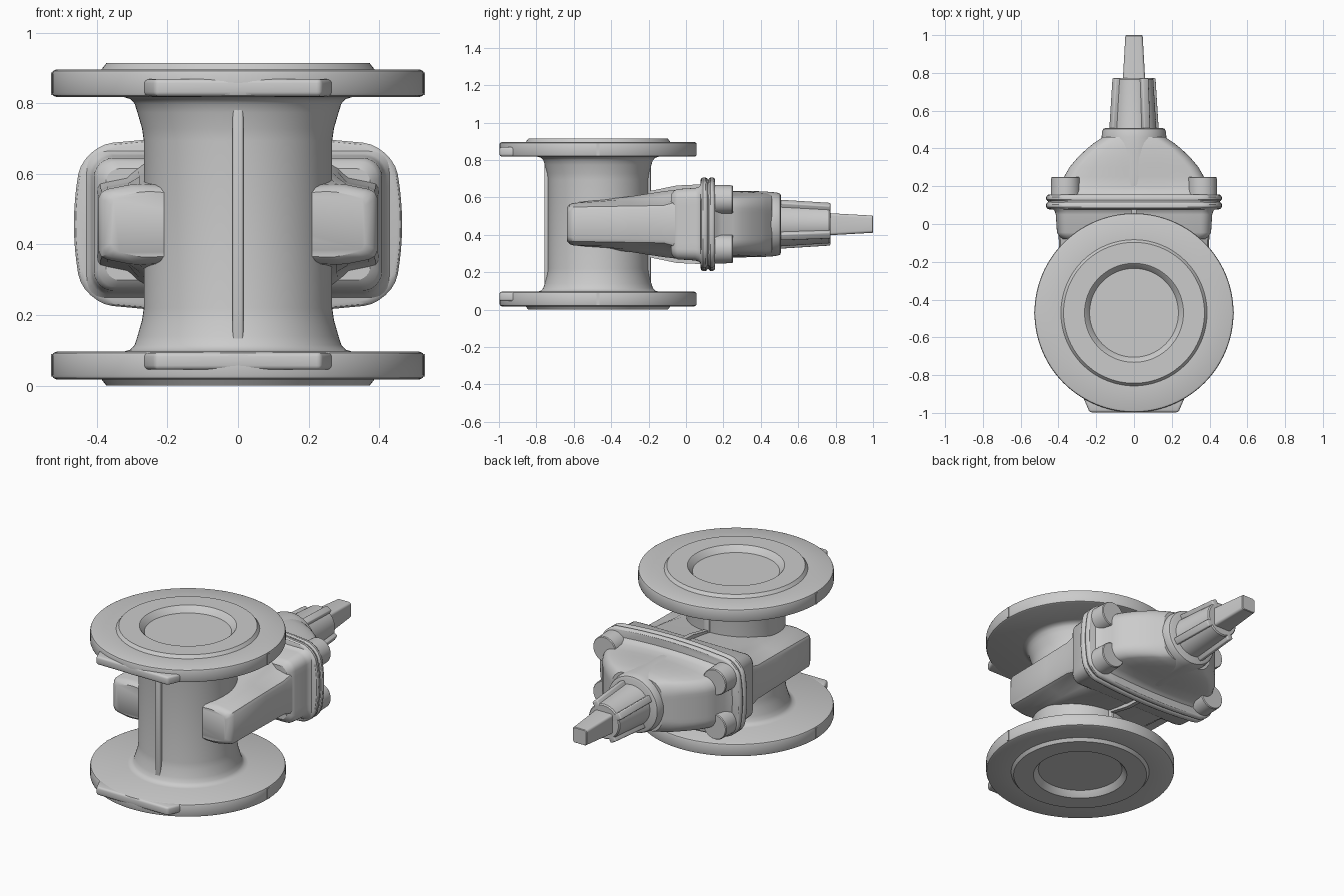
import bpy, bmesh, math
from math import sin, cos, pi, radians
from mathutils import Matrix, Vector

if "Cube" in bpy.data.objects:
    bpy.data.objects.remove(bpy.data.objects["Cube"])

C = 0.457          # mid height of the valve
PY = -0.47         # y of the pipe axis


def finish(name, bm, bevel=0, segs=3):
    bmesh.ops.recalc_face_normals(bm, faces=bm.faces)
    if bevel:
        edges = [e for e in bm.edges if e.calc_face_angle(0) > radians(35)]
        bmesh.ops.bevel(bm, geom=edges, offset=bevel, segments=segs,
                        profile=0.5, affect='EDGES', clamp_overlap=True)
    me = bpy.data.meshes.new(name)
    bm.to_mesh(me)
    bm.free()
    ob = bpy.data.objects.new(name, me)
    bpy.context.collection.objects.link(ob)
    return ob


def loft(name, rings, bevel=0):
    """Skin a list of point rings and cap both ends."""
    bm = bmesh.new()
    vs = [[bm.verts.new(p) for p in ring] for ring in rings]
    n = len(vs[0])
    for a, b in zip(vs, vs[1:]):
        for i in range(n):
            bm.faces.new((a[i], a[(i + 1) % n], b[(i + 1) % n], b[i]))
    bm.faces.new(vs[0])
    bm.faces.new(vs[-1])
    return finish(name, bm, bevel)


def box(name, x0, x1, y0, y1, z0, z1, bevel=0.008):
    return loft(name, [[(x0, y0, z), (x1, y0, z), (x1, y1, z), (x0, y1, z)]
                       for z in (z0, z1)], bevel)


def along_y(outline, y):
    return [(x, y, C + z) for x, z in outline]


def circle(r, n=64, x=0, z=0):
    return [(x + r * cos(2 * pi * i / n), z + r * sin(2 * pi * i / n)) for i in range(n)]


def rrect(hx, hz, r, bx=0, bz=0, segs=6, sub=8):
    """Rounded rectangle whose sides can bulge by bx and bz."""
    arc = []
    for q, (sx, sz) in enumerate([(1, 1), (-1, 1), (-1, -1), (1, -1)]):
        for i in range(segs + 1):
            a = pi / 2 * (q + i / segs)
            arc.append(Vector((sx * (hx - r) + r * cos(a), sz * (hz - r) + r * sin(a))))
    pts = []
    for i, p in enumerate(arc):
        pts.append(p)
        if i % (segs + 1) == segs:
            nxt = arc[(i + 1) % len(arc)]
            pts += [p.lerp(nxt, k / sub) for k in range(1, sub)]
    return [(x + (x / hx) * bx * (1 - (z / hz) ** 2),
             z + (z / hz) * bz * (1 - (x / hx) ** 2)) for x, z in pts]


# pipe with both flanges, raised faces and shallow bore recesses
half = [(0.235, 0.035), (0.257, 0.004), (0.262, 0), (0.373, 0), (0.387, 0.018),
        (0.515, 0.018), (0.524, 0.022), (0.527, 0.03), (0.527, 0.085),
        (0.524, 0.092), (0.515, 0.096), (0.325, 0.096), (0.305, 0.102),
        (0.293, 0.115), (0.285, 0.14), (0.272, 0.185), (0.267, 0.22)]
profile = half + [(r, 2 * C - z) for r, z in reversed(half)]
loft("pipe_body", [[(x, y + PY, z) for x, y in circle(r, 112)] for r, z in profile])

# flat feet, casting seams and flange side marks
for side, z0, z1 in (("lower", 0.045, 0.094), ("upper", 0.82, 0.869)):
    loft(side + "_foot", [[(-0.235, -0.997, z), (0.235, -0.997, z),
                           (0.27, -0.915, z), (-0.27, -0.915, z)] for z in (z0, z1)], 0.012)
    for s in (-1, 1):
        m = 0.058 if side == "lower" else 2 * C - 0.058
        box(side + "_flange_mark", s * 0.524 - 0.006, s * 0.524 + 0.006,
            PY - 0.008, PY + 0.008, m - 0.032, m + 0.032, 0)
box("front_seam", -0.015, 0.015, -0.757, -0.70, 0.098, 2 * C - 0.098, 0.006)
box("back_seam", -0.015, 0.015, -0.24, -0.188, 0.098, 2 * C - 0.098, 0.006)
web = [(-0.3, 0.15), (-0.21, 0.19), (-0.19, 0.178), (-0.05, 0.207), (0.08, 0.213)]
web += [(y, -z) for y, z in reversed(web)]
loft("neck_web", [[(x, y, C + z) for y, z in web] for x in (-0.013, 0.013)])


# gate housing: wedge-shaped box through the pipe
def guide(hx, hs, hc):
    q = [(hx, hs - 0.025), (hx - 0.008, hs - 0.008), (hx - 0.025, hs),
         (hx - 0.085, hs + 0.012), (hx - 0.115, (hs + hc) / 2 + 0.008), (hx - 0.155, hc)]
    q += [(-x, z) for x, z in reversed(q)]
    return q + [(-x, -z) for x, z in q]


loft("gate_housing", [along_y(guide(*g), y) for y, g in [
    (-0.635, (0.36, 0.08, 0.09)), (-0.622, (0.382, 0.093, 0.104)),
    (-0.60, (0.395, 0.10, 0.112)), (-0.30, (0.395, 0.105, 0.148)),
    (-0.12, (0.397, 0.108, 0.176)), (-0.04, (0.40, 0.13, 0.185))]])

# body collar under the joint
loft("body_collar", [along_y(rrect(*s), y) for y, s in [
    (-0.08, (0.375, 0.158, 0.04)), (-0.065, (0.395, 0.178, 0.05)),
    (-0.045, (0.408, 0.188, 0.055)), (0.05, (0.414, 0.194, 0.06)),
    (0.068, (0.42, 0.20, 0.06)), (0.085, (0.435, 0.213, 0.06))]])

# the two clamped lips of the joint
for name, y0, y1 in (("body_lip", 0.078, 0.116), ("bonnet_lip", 0.119, 0.155)):
    loft(name, [along_y(rrect(0.435 - d, 0.222 - d, 0.08, 0.03, 0.028), y) for y, d in [
        (y0, 0.014), (y0 + 0.004, 0.005), (y0 + 0.012, 0), (y1 - 0.012, 0),
        (y1 - 0.004, 0.004), (y1, 0.01)]])
loft("gasket", [along_y(rrect(0.425, 0.212, 0.07, 0.03, 0.028), y) for y in (0.11, 0.125)])

# bonnet shell, arched in plan
loft("bonnet", [along_y(rrect(*s), y) for y, s in [
    (0.14, (0.415, 0.19, 0.07, 0.01, 0.02)), (0.165, (0.395, 0.165, 0.06, 0.01, 0.022)),
    (0.19, (0.385, 0.15, 0.055, 0.0, 0.028)), (0.25, (0.37, 0.14, 0.055, 0, 0.036)),
    (0.30, (0.342, 0.138, 0.055, 0, 0.038)), (0.35, (0.30, 0.137, 0.055, 0, 0.038)),
    (0.40, (0.248, 0.136, 0.055, 0, 0.036)), (0.43, (0.21, 0.134, 0.06, 0, 0.034)),
    (0.46, (0.165, 0.13, 0.06, 0, 0.03))]])
loft("bonnet_neck", [along_y(circle(r), y) for y, r in [
    (0.2, 0.178), (0.40, 0.176), (0.46, 0.172), (0.49, 0.168), (0.503, 0.163), (0.508, 0.152)]])

# bolt lugs
for sx in (-1, 1):
    for sz in (-1, 1):
        loft("bolt_lug", [along_y(circle(r, 40, sx * 0.362, sz * 0.132), y) for y, r in [
            (0.14, 0.079), (0.245, 0.076), (0.25, 0.072)]])

# stem tower with four tapered ribs
loft("stem_tower", [along_y(circle(r), y) for y, r in [
    (0.49, 0.122), (0.51, 0.118), (0.765, 0.102), (0.772, 0.096)]])
for k in range(4):
    rib = loft("tower_rib", [[(x, y, z) for x, z in
               ((-0.02, 0.05), (0.02, 0.05), (0.02, r), (-0.02, r))]
               for y, r in ((0.495, 0.143), (0.772, 0.123))], 0.007)
    rib.data.transform(Matrix.Translation((0, 0, C)) @ Matrix.Rotation(radians(30 + 90 * k), 4, 'Y'))

# square tapered stem
loft("stem", [along_y(rrect(h, h, 0.014, segs=4, sub=1), y) for y, h in [
    (0.75, 0.06), (0.80, 0.057), (0.996, 0.046), (1.0, 0.043)]])

# smooth shading with sharp edges kept
for ob in bpy.context.scene.objects:
    ob.select_set(True)
    bpy.context.view_layer.objects.active = ob
bpy.ops.object.shade_smooth_by_angle(angle=radians(32))
